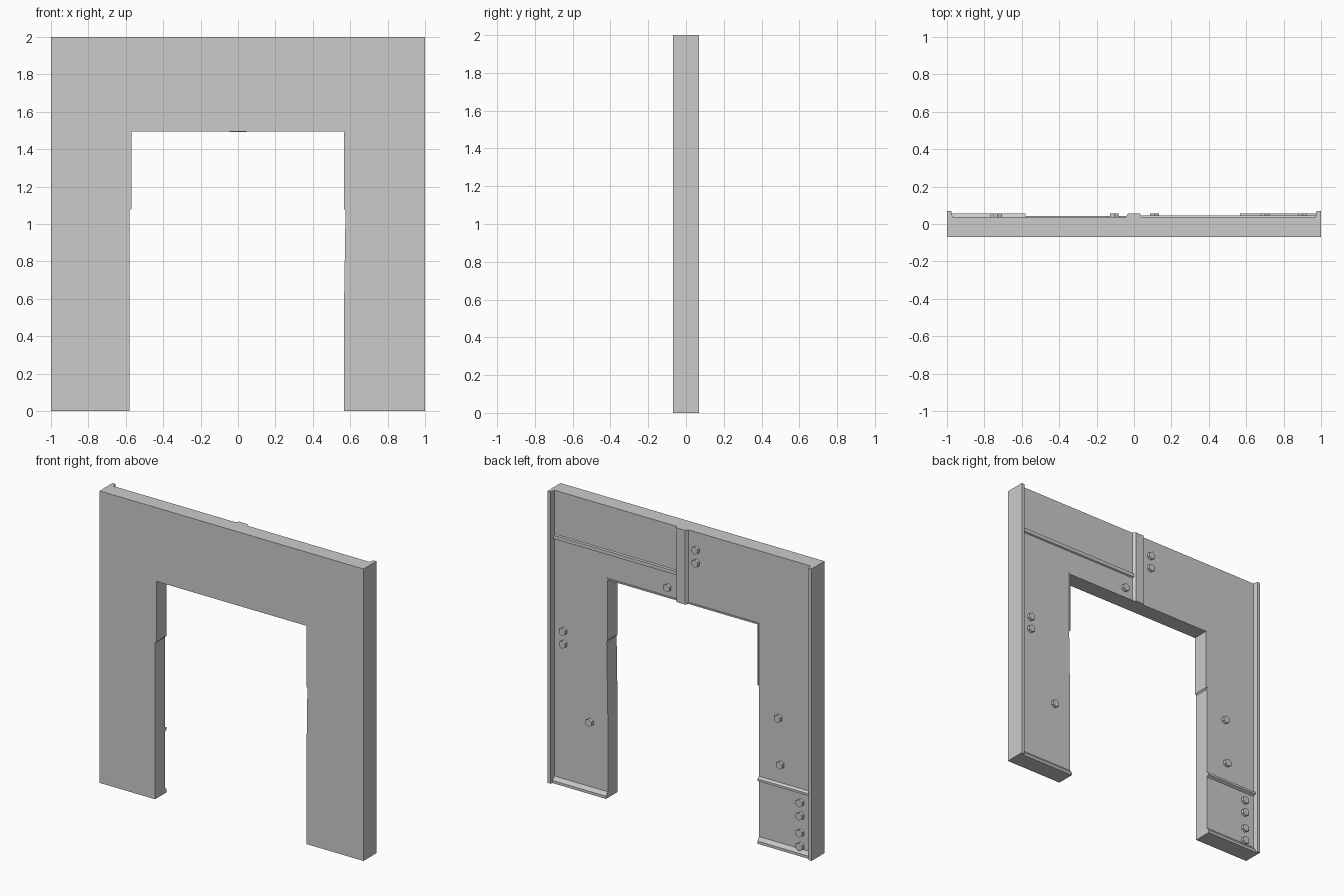
import bpy, bmesh

if "Cube" in bpy.data.objects:
    bpy.data.objects.remove(bpy.data.objects["Cube"])

BACK = 0.037  # back surface of the wall slab


def prism(name, profile, a, b, place):
    """Extrude a 2D profile from a to b; place maps (u, v, w) to xyz."""
    bm = bmesh.new()
    near = [bm.verts.new(place(u, v, a)) for u, v in profile]
    far = [bm.verts.new(place(u, v, b)) for u, v in profile]
    n = len(profile)
    caps = [bm.faces.new(near), bm.faces.new(far[::-1])]
    for i in range(n):
        j = (i + 1) % n
        bm.faces.new((near[j], near[i], far[i], far[j]))
    bm.normal_update()
    bmesh.ops.triangulate(bm, faces=caps)
    bmesh.ops.recalc_face_normals(bm, faces=bm.faces)
    # merge the cap triangles back into clean flat faces
    bmesh.ops.dissolve_limit(bm, angle_limit=0.01, verts=bm.verts, edges=bm.edges)
    mesh = bpy.data.meshes.new(name)
    bm.to_mesh(mesh)
    bm.free()
    obj = bpy.data.objects.new(name, mesh)
    bpy.context.collection.objects.link(obj)
    return obj


def along_x(u, v, w):   # profile in y, z
    return (w, u, v)


def along_y(u, v, w):   # profile in x, z
    return (u, w, v)


def along_z(u, v, w):   # profile in x, y
    return (u, v, w)


def rail(name, x0, x1, z0, z1, top, slope):
    """Raised horizontal rail with sloped long edges."""
    prism(name, [(BACK - 0.01, z0), (BACK, z0), (top, z0 + slope),
                 (top, z1 - slope), (BACK, z1), (BACK - 0.01, z1)],
          x0, x1, along_x)


# Wall slab with the door opening and its slightly stepped jambs
prism("wall_slab", [(-1, 0), (-0.58, 0), (-0.58, 1.07), (-0.57, 1.08),
                    (-0.57, 1.495), (0.567, 1.495), (0.567, 1.08),
                    (0.575, 1.07), (0.567, 0.57), (0.567, 0), (1, 0),
                    (1, 2), (-1, 2)], -0.07, BACK, along_y)

# Upright flanges on the outer edges
for side, s in (("left", -1), ("right", 1)):
    prism(side + "_flange", [(s, BACK), (s, 0.07), (s * 0.977, 0.07),
                             (s * 0.97, BACK)], 0, 2, along_z)

# Centre strip above the opening
prism("centre_strip", [(-0.045, BACK - 0.01), (-0.045, BACK), (-0.032, 0.056),
                       (0.032, 0.056), (0.045, BACK), (0.045, BACK - 0.01)],
      1.492, 2, along_z)

# Horizontal rails
rail("upper_rail", 0.04, 0.975, 1.665, 1.70, 0.046, 0.005)
rail("left_leg_rail", -0.975, -0.58, 0.42, 0.455, 0.055, 0.01)

# Kick rails at the feet, sloped on top
for side, x0, x1 in (("left", -0.975, -0.58), ("right", 0.567, 0.975)):
    prism(side + "_kick_rail", [(BACK - 0.01, 0), (0.055, 0), (0.055, 0.018),
                                (BACK, 0.042), (BACK - 0.01, 0.042)],
          x0, x1, along_x)

# Thin raised lip around the top of the opening
prism("opening_lip", [(-0.57, 1.08), (-0.57, 1.495), (0.567, 1.495),
                      (0.567, 1.08), (0.577, 1.08), (0.577, 1.505),
                      (-0.58, 1.505), (-0.58, 1.08)],
      BACK - 0.01, 0.042, along_y)

# Hexagonal bolts
R = 0.027
HEX = [(1, 0), (0.5, 0.866), (-0.5, 0.866), (-1, 0), (-0.5, -0.866), (0.5, -0.866)]
BOLTS = [(-0.105, 1.88), (-0.105, 1.79), (0.11, 1.565), (0.9, 1.055),
         (0.9, 0.967), (0.7, 0.485), (-0.73, 0.895), (-0.745, 0.58),
         (-0.895, 0.36), (-0.895, 0.27), (-0.895, 0.153), (-0.895, 0.062)]
for n, (x, z) in enumerate(BOLTS, 1):
    prism(f"bolt_{n}", [(x + R * v, z + R * u) for u, v in HEX],
          BACK - 0.01, 0.057, along_y)
